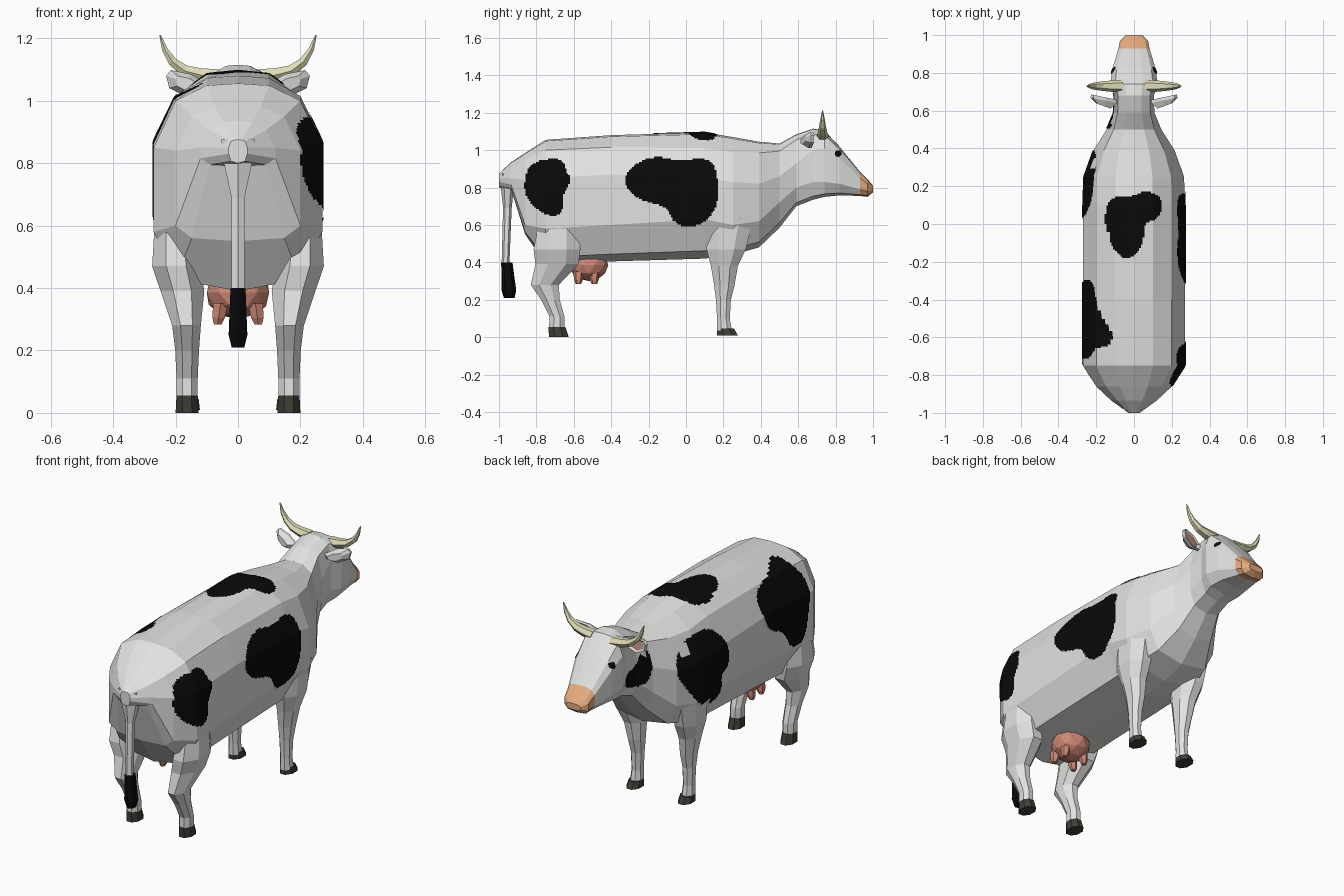
import bpy, bmesh, math
from mathutils import Vector
from mathutils.bvhtree import BVHTree

if "Cube" in bpy.data.objects:
    bpy.data.objects.remove(bpy.data.objects["Cube"])


def material(name, r, g, b):
    m = bpy.data.materials.new(name)
    m.diffuse_color = (r, g, b, 1)
    m.use_nodes = True
    m.node_tree.nodes["Principled BSDF"].inputs["Base Color"].default_value = m.diffuse_color
    return m


HIDE = material("pale_hide", 0.76, 0.76, 0.745)
BLACK = material("black_patch", 0.003, 0.003, 0.003)
MUZZLE = material("tan_muzzle", 0.78, 0.41, 0.21)
PINK = material("udder_pink", 0.62, 0.25, 0.18)
EAR = material("ear_pink", 0.76, 0.38, 0.30)
HORN = material("horn_cream", 0.74, 0.72, 0.47)
HOOF = material("dark_hoof", 0.05, 0.05, 0.04)


def finish(name, bm, mats, rule=None):
    bmesh.ops.recalc_face_normals(bm, faces=bm.faces)
    if rule:
        for f in bm.faces:
            f.material_index = rule(f.calc_center_median())
    me = bpy.data.meshes.new(name)
    bm.to_mesh(me)
    bm.free()
    for m in mats:
        me.materials.append(m)
    ob = bpy.data.objects.new(name, me)
    bpy.context.collection.objects.link(ob)
    return ob


def loft(name, rings, mats, rule=None):
    """Bridge equal-sized closed rings and cap both ends."""
    bm = bmesh.new()
    vs = [[bm.verts.new(p) for p in ring] for ring in rings]
    n = len(vs[0])
    for a, b in zip(vs, vs[1:]):
        for i in range(n):
            j = (i + 1) % n
            bm.faces.new((a[i], a[j], b[j], b[i]))
    bm.faces.new(vs[0])
    bm.faces.new(vs[-1])
    return finish(name, bm, mats, rule)


def flat_rings(rows, sides=8):
    """Horizontal rings from rows of (z, x, y, rx, ry)."""
    step = 2 * math.pi / sides
    k = 1 / math.cos(step / 2)
    return [[(x + rx * k * math.cos((i + .5) * step), y + ry * k * math.sin((i + .5) * step), z)
             for i in range(sides)] for z, x, y, rx, ry in rows]


# Body, neck and head: y, half width, then heights of ridge, shoulder, wide, low, belly
stations = [
    (-1.00, .03, .875, .870, .85, .83, .80),
    (-.935, .12, .935, .905, .85, .815, .79),
    (-.86, .20, .985, .950, .84, .60, .55),
    (-.75, .27, 1.055, 1.00, .85, .58, .39),
    (-.40, .27, 1.080, 1.015, .87, .60, .405),
    (.10, .27, 1.095, 1.01, .85, .63, .42),
    (.25, .265, 1.07, .99, .83, .60, .44),
    (.39, .215, 1.045, .985, .82, .62, .48),
    (.50, .145, 1.035, .995, .86, .72, .585),
    (.59, .108, 1.085, 1.055, .93, .80, .70),
    (.68, .105, 1.115, 1.085, 1.00, .83, .735),
    (.74, .125, 1.105, 1.08, 1.01, .83, .75),
    (.82, .115, 1.02, 1.005, .96, .82, .758),
    (.93, .082, .885, .875, .85, .79, .755),
    (.97, .075, .845, .838, .82, .78, .75),
    (1.00, .045, .81, .808, .80, .785, .775),
]


def body_ring(s):
    y, w, top, sh, wide, low, bot = s
    inner = .74 if y < .55 else .8
    half = [(w * .37, top - (top - sh) * .12), (w * inner, sh), (w, wide), (w, low),
            (w * .74, bot + (low - bot) * .2)]
    right = [(x, y, z) for x, z in half]
    left = [(-x, y, z) for x, z in reversed(half)]
    return [(0, y, top)] + right + [(0, y, bot)] + left


body = loft("body", [body_ring(s) for s in stations], [HIDE, MUZZLE],
            lambda c: int(c.y > .935))
tree = BVHTree.FromPolygons([v.co.copy() for v in body.data.vertices],
                            [tuple(p.vertices) for p in body.data.polygons])


def inside(poly, u, v):
    hit = False
    for (a, b), (c, d) in zip(poly, poly[1:] + poly[:1]):
        if (b > v) != (d > v) and u < (c - a) * (v - b) / (d - b) + a:
            hit = not hit
    return hit


def rounded(poly):
    for _ in range(2):
        poly = [(a * t + c * (1 - t), b * t + d * (1 - t))
                for (a, b), (c, d) in zip(poly, poly[1:] + poly[:1]) for t in (.75, .25)]
    return poly


def patch(name, poly, origin, direction, step=.009):
    """Thin painted patch draped on the hide; the outline is (y, z) or (x, y)."""
    poly = rounded(poly)
    us, vs = zip(*poly)
    bm = bmesh.new()
    cache = {}

    def vert(i, j):
        if (i, j) not in cache:
            u, v = i * step, j * step
            start = Vector((u, v, origin)) if direction.z else Vector((origin, u, v))
            loc, nor, _, _ = tree.ray_cast(start, direction)
            if loc is not None:
                if nor.dot(direction) > 0:
                    nor = -nor
                loc = bm.verts.new(loc + nor * .004)
            cache[i, j] = loc
        return cache[i, j]

    for i in range(int(min(us) / step) - 1, int(max(us) / step) + 2):
        for j in range(int(min(vs) / step) - 1, int(max(vs) / step) + 2):
            if inside(poly, (i + .5) * step, (j + .5) * step):
                q = [vert(i, j), vert(i + 1, j), vert(i + 1, j + 1), vert(i, j + 1)]
                if all(q):
                    f = bm.faces.new(q)
                    f.normal_update()
                    if f.normal.dot(direction) > 0:
                        f.normal_flip()
    me = bpy.data.meshes.new(name)
    bm.to_mesh(me)
    bm.free()
    me.materials.append(BLACK)
    bpy.context.collection.objects.link(bpy.data.objects.new(name, me))


# Black hide patches
RIGHT, LEFT, DOWN = Vector((-1, 0, 0)), Vector((1, 0, 0)), Vector((0, 0, -1))
patch("right_rump_patch", [(-.86, .87), (-.81, .94), (-.66, .96), (-.64, .88), (-.61, .84),
                           (-.66, .76), (-.66, .65), (-.76, .65), (-.86, .75)], 1, RIGHT)
patch("right_flank_patch", [(-.34, .82), (-.30, .91), (-.17, .97), (-.05, .94), (.13, .96),
                            (.17, .87), (.17, .68), (.05, .58), (-.07, .61), (-.10, .70),
                            (-.25, .73)], 1, RIGHT)
patch("left_rump_patch", [(-.28, .93), (-.34, 1.01), (-.50, 1.025), (-.55, 1.05), (-.64, 1.05),
                          (-.66, 1.0), (-.72, .92), (-.70, .74), (-.66, .60), (-.54, .60),
                          (-.48, .72), (-.34, .78)], -1, LEFT)
patch("left_shoulder_patch", [(.12, .97), (.30, .96), (.41, .84), (.34, .70), (.22, .55),
                              (.05, .54), (.09, .69), (0, .72), (.02, .86)], -1, LEFT)
patch("left_neck_patch", [(.50, .95), (.56, .97), (.60, .90), (.70, .88), (.70, .81),
                          (.58, .77), (.51, .80)], -1, LEFT)
patch("back_patch", [(-.15, -.03), (-.15, .09), (-.10, .15), (-.02, .14), (.06, .18), (.15, .14),
                     (.14, .03), (.05, .01), (.05, -.12), (-.04, -.20), (-.11, -.13)], 2, DOWN)
for side, ray in ((1, RIGHT), (-1, LEFT)):
    patch("eye", [(.795, .965), (.795, .998), (.828, .998), (.828, .965)], side, ray, .004)

for s in (1, -1):
    # Front leg and hoof
    loft("front_leg", flat_rings([
        (.64, s * .19, .23, .065, .13), (.47, s * .18, .215, .066, .105),
        (.38, s * .17, .205, .052, .072), (.28, s * .162, .205, .04, .055),
        (.20, s * .16, .20, .032, .04), (.10, s * .16, .20, .028, .034),
        (.035, s * .16, .205, .032, .04)]), [HIDE])
    loft("front_hoof", flat_rings([(.045, s * .16, .212, .034, .045),
                                   (.01, s * .16, .222, .038, .055)]), [HOOF])
    # Hind leg and hoof
    loft("hind_leg", flat_rings([
        (.64, s * .205, -.68, .06, .10), (.47, s * .198, -.69, .077, .125),
        (.39, s * .178, -.69, .07, .115), (.28, s * .165, -.755, .046, .075),
        (.20, s * .163, -.725, .038, .05), (.11, s * .163, -.69, .034, .04),
        (.04, s * .163, -.69, .034, .042)]), [HIDE])
    loft("hind_hoof", flat_rings([(.055, s * .163, -.69, .034, .045),
                                  (.0, s * .163, -.68, .037, .053)]), [HOOF])

    # Horn: tapering rings along a curved path of (x, z, radius)
    path = [(.06, 1.075, .034), (.12, 1.082, .03), (.17, 1.095, .025),
            (.21, 1.125, .019), (.235, 1.165, .012), (.25, 1.21, .003)]
    rings = []
    for i, (x, z, r) in enumerate(path):
        a, b = path[max(i - 1, 0)], path[min(i + 1, len(path) - 1)]
        d = Vector((b[0] - a[0], 0, b[1] - a[1])).normalized()
        ring = []
        for k in range(6):
            t = k * math.pi / 3
            ring.append((s * (x - d.z * r * .85 * math.sin(t)), .73 + r * math.cos(t),
                         z + d.x * r * .85 * math.sin(t)))
        rings.append(ring)
    loft("horn", rings, [HORN])

    # Ear: leaf outline with a pink recess facing forward
    leaf = [(.09, 1.05), (.15, 1.085), (.215, 1.098), (.23, 1.08), (.22, 1.04), (.16, 1.01),
            (.10, 1.02)]
    cx, cz = .165, 1.055

    def leaf_ring(scale, y):
        return [(s * (cx + (x - cx) * scale), y + (x - .16) * .2, cz + (z - cz) * scale)
                for x, z in leaf]
    loft("ear", [leaf_ring(.55, .625), leaf_ring(1, .655), leaf_ring(.95, .672),
                 leaf_ring(.68, .665)], [HIDE, EAR],
         lambda c: int(abs(abs(c.x) - cx) < .012 and c.y > .66))

# Tail and tuft
loft("tail", flat_rings([(.875, 0, -.965, .055, .03), (.80, 0, -.955, .045, .03),
                         (.69, 0, -.955, .021, .02), (.39, 0, -.965, .02, .018)], 6), [HIDE])
loft("tail_tuft", flat_rings([(.40, 0, -.958, .024, .026), (.25, 0, -.947, .03, .034),
                              (.21, 0, -.945, .02, .025)], 6), [BLACK])

# Udder and teats
bm = bmesh.new()
bmesh.ops.create_icosphere(bm, subdivisions=2, radius=1)
for v in bm.verts:
    v.co = Vector((v.co.x * .105, v.co.y * .105 - .52, v.co.z * .085 + .385))
finish("udder", bm, [PINK])
for x in (-.062, .062):
    for y in (-.575, -.49):
        loft("teat", flat_rings([(.35, x * .9, y, .024, .024), (.305, x, y, .02, .02),
                                 (.283, x * 1.05, y, .012, .012)], 6), [PINK])
